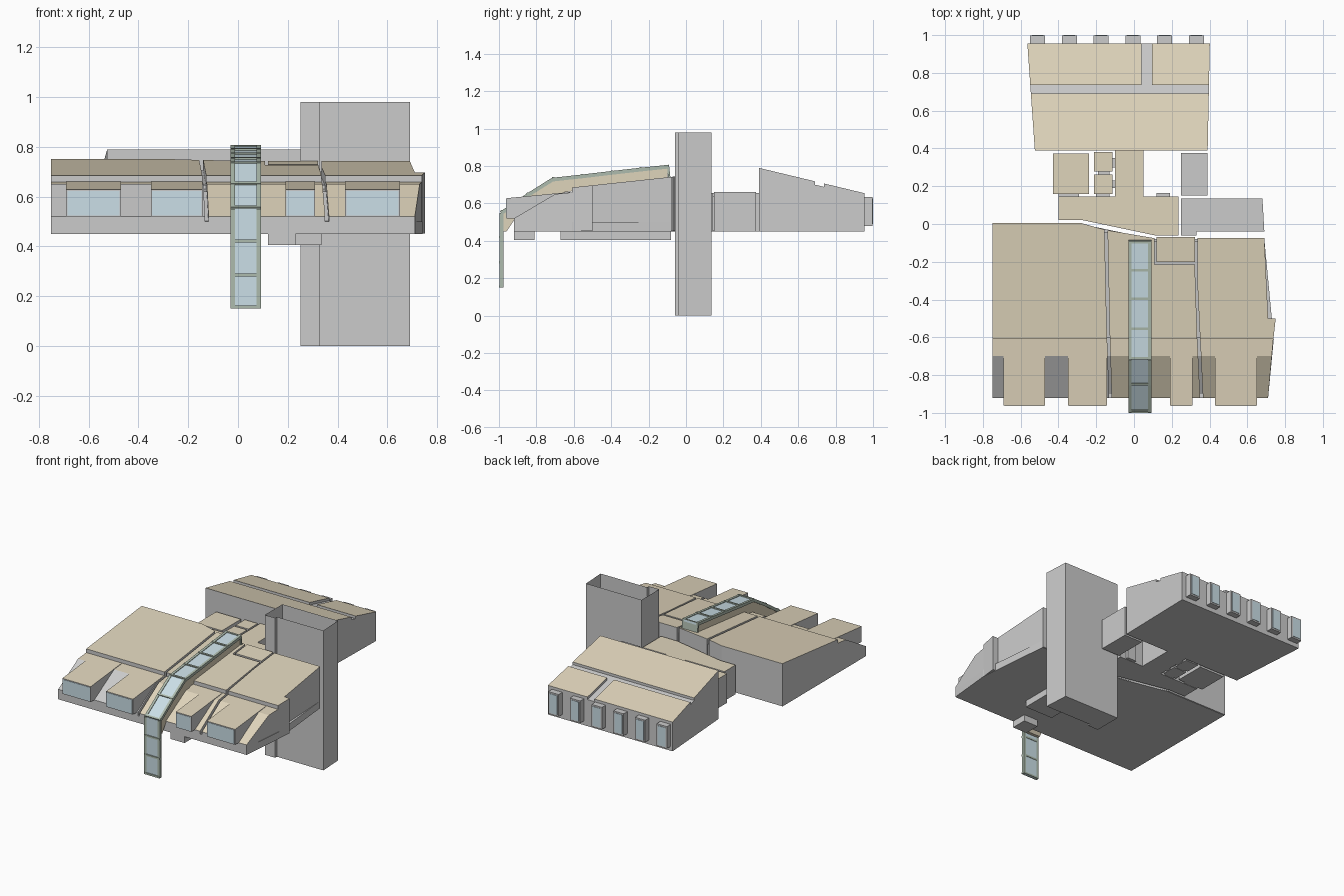
import bpy, bmesh
from mathutils import Vector

if "Cube" in bpy.data.objects:
    bpy.data.objects.remove(bpy.data.objects["Cube"])


def material(name, rgb):
    m = bpy.data.materials.new(name)
    m.diffuse_color = (*rgb, 1)
    m.use_nodes = True
    m.node_tree.nodes["Principled BSDF"].inputs["Base Color"].default_value = m.diffuse_color
    return m


GREY = material("grey_wall", (0.62, 0.62, 0.62))
BEIGE = material("beige_roof", (0.74, 0.66, 0.50))
GREEN = material("green_frame", (0.42, 0.50, 0.42))
GLASS = material("pale_glass", (0.60, 0.74, 0.80))


def finish(name, bm, mats):
    bmesh.ops.recalc_face_normals(bm, faces=bm.faces)
    me = bpy.data.meshes.new(name)
    for m in mats:
        me.materials.append(m)
    # upward faces take the second material, if there is one
    if len(mats) > 1:
        bm.normal_update()
        for f in bm.faces:
            f.material_index = int(f.normal.z > 0.3)
    bm.to_mesh(me)
    bm.free()
    ob = bpy.data.objects.new(name, me)
    bpy.context.collection.objects.link(ob)
    return ob


def block(name, plan, z0, top, mats=(GREY, BEIGE), cuts=(), open_top=False):
    """Plan outline raised to a height that may depend on y."""
    f = top if callable(top) else (lambda y: top)
    bm = bmesh.new()
    face = bm.faces.new([bm.verts.new((x, y, z0)) for x, y in plan])
    ret = bmesh.ops.extrude_face_region(bm, geom=[face], use_keep_orig=True)
    for v in ret["geom"]:
        if isinstance(v, bmesh.types.BMVert):
            v.co.z = z0 + 1
    for y in cuts:
        bmesh.ops.bisect_plane(bm, geom=bm.verts[:] + bm.edges[:] + bm.faces[:],
                               plane_co=(0, y, 0), plane_no=(0, 1, 0))
    for v in bm.verts:
        if v.co.z > z0 + 0.5:
            v.co.z = f(v.co.y)
    if open_top:
        lids = [q for q in bm.faces if all(v.co.z > z0 + 1e-4 for v in q.verts)]
        bmesh.ops.delete(bm, geom=lids, context='FACES')
    return finish(name, bm, mats)


def rect(x0, x1, y0, y1):
    return [(x0, y0), (x1, y0), (x1, y1), (x0, y1)]


def prism(name, profile, x0, x1, mats):
    """Side profile (y, z) extruded across x."""
    bm = bmesh.new()
    a = [bm.verts.new((x0, y, z)) for y, z in profile]
    b = [bm.verts.new((x1, y, z)) for y, z in profile]
    bm.faces.new(a)
    bm.faces.new(b[::-1])
    for i in range(len(a)):
        j = (i + 1) % len(a)
        bm.faces.new((a[i], a[j], b[j], b[i]))
    return finish(name, bm, mats)


def upper(y):
    return 0.685 + (y + 0.61) * 0.107


def lower(y):
    return 0.52 + (y + 0.92) * 0.59 if y < -0.699 else 0.65 + (y + 0.70) * 0.1


# Front wing: floor plate, then roof sections separated by narrow grooves
block("front_floor", [(-0.75, -0.92), (0.71, -0.92), (0.74, -0.61), (0.69, -0.08), (0.33, -0.08),
                      (0.1, -0.08), (-0.28, 0.0), (-0.75, 0.0)], 0.45, 0.50, (GREY,))
block("groove_base", [(-0.6, -0.6), (0.6, -0.6), (0.6, -0.09), (0.1, -0.09), (-0.28, -0.02), (-0.6, -0.02)],
      0.46, lambda y: upper(y) - 0.04, (GREY,))
block("left_roof", [(-0.75, -0.61), (-0.143, -0.61), (-0.156, -0.03), (-0.28, 0.005), (-0.75, 0.005)], 0.452, upper)
block("middle_roof", [(-0.128, -0.61), (0.335, -0.61), (0.322, -0.215), (0.108, -0.215), (0.108, -0.075),
                      (-0.14, -0.033)], 0.452, upper)
block("right_roof", [(0.35, -0.61), (0.738, -0.61), (0.745, -0.5), (0.75, -0.5), (0.71, -0.5), (0.69, -0.075),
                     (0.335, -0.075), (0.335, -0.3)][:2] +
      [(0.75, -0.5), (0.71, -0.5), (0.69, -0.075), (0.335, -0.075), (0.335, -0.3)], 0.452, upper)
block("stair_roof", rect(0.12, 0.322, -0.2, -0.07), 0.452, upper)

# Lower front eaves: ledge and steep slope
block("left_eave_slope", [(-0.75, -0.92), (-0.133, -0.92), (-0.138, -0.70), (-0.75, -0.70)], 0.452, lower, (GREY,))
block("left_eave_ledge", [(-0.75, -0.70), (-0.138, -0.70), (-0.143, -0.605), (-0.75, -0.605)], 0.452, lower)
block("middle_eave", [(-0.118, -0.92), (0.35, -0.92), (0.335, -0.605), (-0.128, -0.605)], 0.452, lower, cuts=(-0.7,))
block("right_eave", [(0.365, -0.92), (0.71, -0.92), (0.738, -0.605), (0.35, -0.605)], 0.452, lower, cuts=(-0.7,))
block("eave_groove_base", rect(-0.3, 0.5, -0.90, -0.6), 0.46, lambda y: lower(y) - 0.03, (GREY,), cuts=(-0.7,))

# Dormer windows on the front
for i, (a, b) in enumerate([(-0.69, -0.47), (-0.35, -0.142), (0.19, 0.31), (0.43, 0.65)]):
    prism(f"dormer_{i}", [(-0.96, 0.52), (-0.96, 0.628), (-0.62, 0.661), (-0.68, 0.55), (-0.90, 0.52)],
          a, b, (GREY, BEIGE))
    prism(f"dormer_glass_{i}", [(-0.963, 0.525), (-0.963, 0.623), (-0.958, 0.623), (-0.958, 0.525)],
          a + 0.005, b - 0.005, (GLASS,))

# Long glazed strip running down the roof and over the front edge
prism("glazed_strip_body", [(-0.985, 0.45), (-0.985, 0.548), (-0.71, 0.722), (-0.10, 0.793), (-0.10, 0.735),
                            (-0.65, 0.66), (-0.92, 0.51), (-0.96, 0.45)], -0.025, 0.085, (BEIGE,))
stations = [(-0.99, 0.15), (-0.99, 0.28), (-0.99, 0.415), (-0.99, 0.55), (-0.85, 0.645), (-0.715, 0.73),
            (-0.56, 0.747), (-0.40, 0.766), (-0.25, 0.783), (-0.09, 0.80)]


def ribbon(name, p, q, x0, x1, out, inn, mat):
    p, q = Vector(p), Vector(q)
    d = (q - p).normalized()
    n = Vector((-d.y, d.x))
    prism(name, [p + n * out, q + n * out, q - n * inn, p - n * inn], x0, x1, (mat,))


for i, (p, q) in enumerate(zip(stations, stations[1:])):
    d = (Vector(q) - Vector(p)).normalized() * 0.006
    ribbon(f"strip_glass_{i}", p, q, -0.015, 0.077, 0.003, 0.010, GLASS)
    for side, x in (("left", -0.03), ("right", 0.075)):
        ribbon(f"strip_rail_{side}_{i}", p, q, x, x + 0.017, 0.007, 0.013, GREEN)
    ribbon(f"strip_bar_{i}", p, Vector(p) + 2 * d, -0.03, 0.092, 0.010, 0.013, GREEN)
ribbon("strip_bar_end", Vector(stations[-1]) - 2 * d, stations[-1], -0.03, 0.092, 0.007, 0.06, GREEN)

# Boxes hanging under the front wing
block("under_box_front", rect(0.12, 0.23, -0.92, -0.81), 0.405, 0.455, (GREY,))
block("under_box_back", rect(0.12, 0.335, -0.67, -0.08), 0.405, 0.455, (GREY,))

# Tower shaft, open at the top
block("tower", [(0.25, -0.06), (0.33, -0.06), (0.33, -0.04), (0.69, -0.04), (0.68, 0.135), (0.25, 0.135)],
      0.0, 0.98, (GREY,), open_top=True)
block("open_annex", rect(0.25, 0.39, 0.15, 0.375), 0.45, 0.66, (GREY,), open_top=True)

# Low rooms linking the two wings
rooms = {
    "cross_corridor": [(-0.40, 0.022), (-0.28, 0.022), (0.11, -0.06), (0.235, -0.06), (0.235, 0.145), (-0.40, 0.145)],
    "link_corridor": rect(-0.10, 0.05, 0.14, 0.392),
    "side_room": rect(-0.43, -0.237, 0.16, 0.372),
    "small_room_a": rect(-0.213, -0.113, 0.16, 0.262),
    "small_room_b": rect(-0.213, -0.113, 0.277, 0.38),
}
for name, plan in rooms.items():
    block(name, plan, 0.45, 0.655)
for i, (a, b, c, d) in enumerate([(-0.40, -0.29, 0.14, 0.165), (-0.20, -0.13, 0.14, 0.165), (0.12, 0.19, 0.14, 0.165),
                                  (-0.12, -0.09, 0.19, 0.23), (-0.12, -0.09, 0.30, 0.35), (-0.19, -0.13, 0.25, 0.29)]):
    block(f"room_link_{i}", rect(a, b, c, d), 0.452, 0.64, (GREY,))


# Rear wing: grey base with three roof slabs divided by a gutter
def rear(y):
    return 0.79 - (y - 0.39) * 0.24


def left_x(y):
    return -0.525 - (y - 0.39) * 0.07


def rear_plan(y0, y1, x0=None, x1=None):
    return [(left_x(y0) if x0 is None else x0, y0), (0.39 + (y0 - 0.39) * 0.02 if x1 is None else x1, y0),
            (0.39 + (y1 - 0.39) * 0.02 if x1 is None else x1, y1), (left_x(y1) if x0 is None else x0, y1)]


block("rear_base", rear_plan(0.39, 0.955), 0.45, lambda y: rear(y) - 0.018, (GREY,))
for name, args in {"rear_roof_front": (0.39, 0.69), "rear_roof_left": (0.737, 0.955, None, 0.04),
                   "rear_roof_right": (0.737, 0.955, 0.095, None)}.items():
    block(name, rear_plan(*args), 0.6, rear)

# Projecting windows along the back wall
for i in range(6):
    x = -0.51 + i * 0.168
    block(f"rear_window_{i}", rect(x - 0.04, x + 0.04, 0.94, 0.997), 0.48, 0.635, (GREY,))
    block(f"rear_glass_{i}", rect(x - 0.03, x + 0.03, 0.99, 1.0), 0.49, 0.625, (GLASS,))
